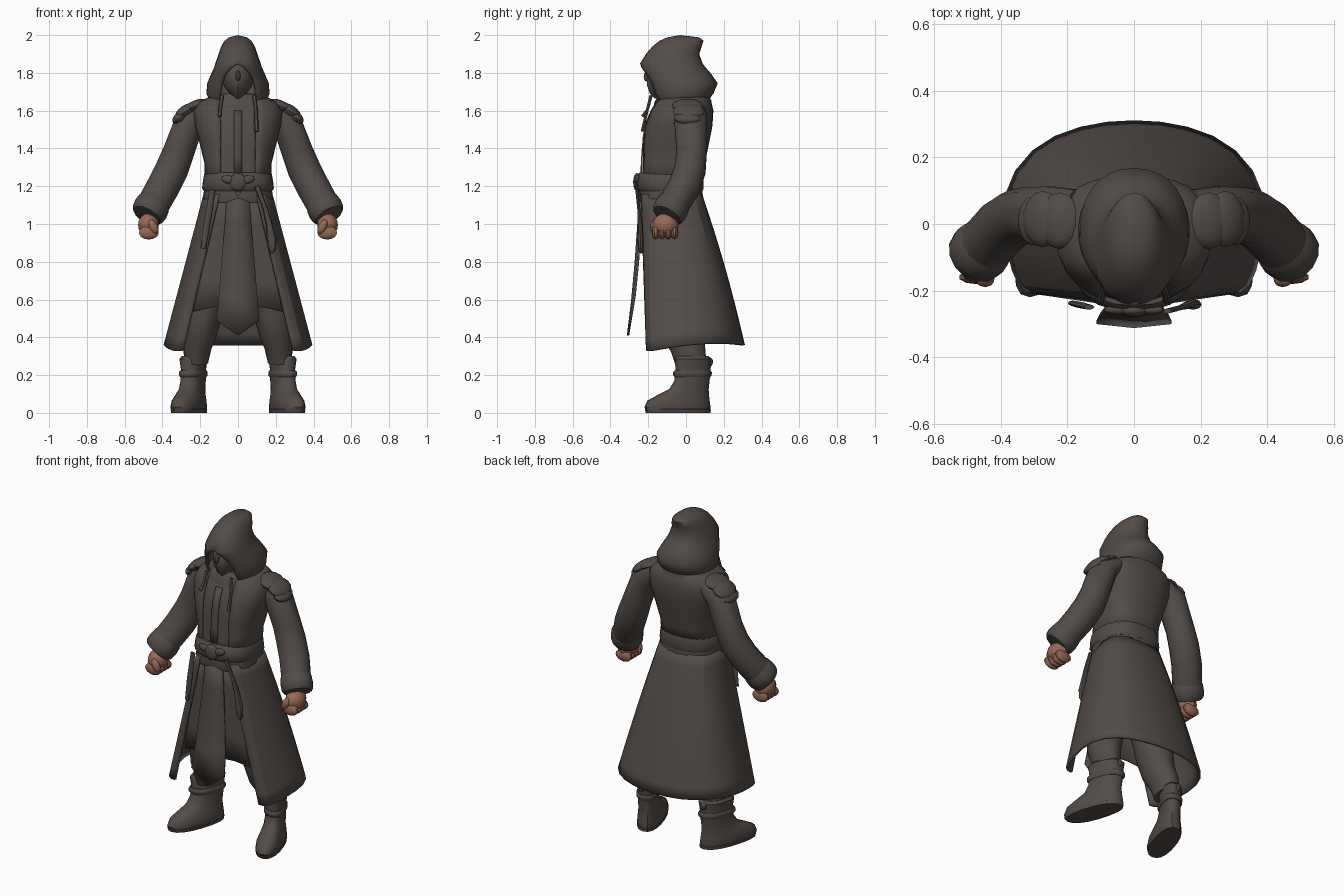
import bpy, bmesh, math
from mathutils import Vector, Matrix, Euler


def material(name, rgb):
    m = bpy.data.materials.new(name)
    m.diffuse_color = (*rgb, 1)
    return m


CLOTH = material("dark_grey_brown_cloth", (0.085, 0.072, 0.065))
SKIN = material("tan_skin", (0.30, 0.14, 0.09))


def finish(name, bm, mat=CLOTH, mirror=False, subsurf=0, thick=0, angle=40):
    bmesh.ops.remove_doubles(bm, verts=bm.verts, dist=0.0005)
    bmesh.ops.recalc_face_normals(bm, faces=bm.faces)
    me = bpy.data.meshes.new(name)
    bm.to_mesh(me)
    bm.free()
    me.materials.append(mat)
    me.shade_smooth()
    me.set_sharp_from_angle(angle=math.radians(angle))
    ob = bpy.data.objects.new(name, me)
    bpy.context.collection.objects.link(ob)
    if mirror:
        mod = ob.modifiers.new("mirror", 'MIRROR')
        mod.use_clip = True
    if subsurf:
        mod = ob.modifiers.new("smooth", 'SUBSURF')
        mod.levels = mod.render_levels = subsurf
        mod.boundary_smooth = 'PRESERVE_CORNERS'
    if thick:
        mod = ob.modifiers.new("thickness", 'SOLIDIFY')
        mod.thickness = thick
    return ob


def grid(name, rows, closed=False, **kw):
    """Skin rows of points; closed rows become a capped tube."""
    bm = bmesh.new()
    vs = [[bm.verts.new(p) for p in r] for r in rows]
    n = len(rows[0])
    for a, b in zip(vs, vs[1:]):
        for i in range(n if closed else n - 1):
            j = (i + 1) % n
            bm.faces.new((a[i], a[j], b[j], b[i]))
    if closed:
        bm.faces.new(vs[0])
        bm.faces.new(vs[-1])
    return finish(name, bm, **kw)


def rings(name, rows, n=24, p=0.8, xc=0, shear=0, **kw):
    """Horizontal rings (z, half width, front y, back y[, front gap])."""
    gapped = len(rows[0]) > 4
    out = []
    for z, w, yf, yb, *gap in rows:
        t0 = math.asin(min(1, gap[0] / w) ** (1 / p)) if gapped and w > 0 else 0
        pts = []
        for i in range(n + 1 if gapped else n):
            t = t0 + (2 * math.pi - 2 * t0) * i / n
            s, c = math.sin(t), math.cos(t)
            x = w * math.copysign(abs(s) ** p, s)
            y = (yf + yb) / 2 - (yb - yf) / 2 * math.copysign(abs(c) ** p, c)
            pts.append((xc + x - shear * (y - 0.05), y, z))
        out.append(pts)
    return grid(name, out, closed=not gapped, **kw)


def tube(name, rows, n=14, **kw):
    """Elliptical tube along a path of (centre, radius a, radius b)."""
    cs = [Vector(r[0]) for r in rows]
    out = []
    for i, (_, a, b) in enumerate(rows):
        t = (cs[min(i + 1, len(cs) - 1)] - cs[max(i - 1, 0)]).normalized()
        u = t.cross(Vector((0, 1, 0))).normalized()
        v = u.cross(t)
        out.append([cs[i] + u * a * math.cos(k * 2 * math.pi / n)
                    + v * b * math.sin(k * 2 * math.pi / n) for k in range(n)])
    return grid(name, out, closed=True, **kw)


def blobs(name, parts, seg=14, **kw):
    """Ellipsoids given as (centre, radii, rotation in degrees)."""
    bm = bmesh.new()
    for loc, rad, rot in parts:
        e = Euler([math.radians(d) for d in rot])
        bmesh.ops.create_uvsphere(bm, u_segments=seg, v_segments=8, radius=1,
                                  matrix=Matrix.LocRotScale(Vector(loc), e, Vector(rad)))
    return finish(name, bm, **kw)


# Upper body: inner coat and an open-fronted vest over it
TORSO = [(1.12, .18, -.235, .08), (1.22, .168, -.235, .075), (1.32, .165, -.228, .09),
         (1.42, .19, -.225, .11), (1.52, .215, -.212, .13), (1.60, .225, -.18, .135),
         (1.645, .195, -.155, .125), (1.69, .11, -.13, .10)]
rings("coat_body", TORSO)
rings("vest", [(z, w + .012, f - .014, b + .01, .095) for z, w, f, b in TORSO[1:]], thick=.012)
grid("front_placket", [[(x, y, z) for x in (-.022, .022)] for z, y in
     ((1.26, -.242), (1.36, -.237), (1.46, -.229), (1.53, -.217), (1.60, -.187))], thick=.008)

# Belt with knot, flared peplum below
rings("belt", [(1.175, .182, -.25, .088), (1.19, .19, -.262, .094), (1.225, .186, -.262, .092),
               (1.26, .18, -.256, .092), (1.272, .17, -.245, .085)])
rings("peplum", [(1.19, .178, -.245, .086), (1.14, .186, -.252, .09), (1.115, .18, -.245, .088)])
blobs("belt_knot", [((0, -.26, 1.222), (.045, .02, .048), (0, 0, 0)),
                    ((-.05, -.258, 1.235), (.04, .015, .022), (0, 12, 0)),
                    ((.05, -.258, 1.235), (.04, .015, .022), (0, -12, 0))])

# Long outer skirt, open at the front
TOP = [(.10, -.24), (.145, -.215), (.178, -.13), (.188, -.03), (.165, .05), (.09, .082), (0, .087)]
HEM = [(.29, -.212, .33), (.352, -.205, .325), (.385, -.08, .35), (.408, .09, .37),
       (.315, .235, .37), (.165, .30, .36), (0, .318, .36)]
skirt = []
for k in range(7):
    f = k / 6
    skirt.append([(a[0] + (h[0] - a[0]) * f, a[1] + (h[1] - a[1]) * f + .012 * math.sin(math.pi * f)
                   * (1 if h[1] > 0 else 0), 1.16 + (h[2] - 1.16) * f)
                  for a, h in zip(TOP, HEM)])
grid("outer_skirt", skirt, mirror=True, subsurf=1, thick=.014)

# Shorter under-skirt and pointed front panel
grid("under_skirt", [[(0, -.225 + .012 * f, 1.15 - .60 * f), (.07 + .06 * f, -.225 + .01 * f, 1.15 - .59 * f),
                      (.13 + .10 * f, -.21 + .01 * f, 1.15 - .61 * f),
                      (.155 + .13 * f, -.13 + .02 * f, 1.15 - .62 * f)]
                     for f in (0, .25, .5, .75, 1)], mirror=True, thick=.012)
grid("front_panel", [[(-w, y + .012, z), (0, y, z - d), (w, y + .012, z)] for z, w, y, d in
     ((1.17, .058, -.25, 0), (1.0, .07, -.258, 0), (.8, .088, -.272, 0),
      (.62, .102, -.29, .02), (.49, .113, -.313, .08))], thick=.012)

# Hanging straps and a slim pouch
tube("pouch_strap", [((.10, -.262, 1.2), .014, .008), ((.145, -.25, 1.08), .013, .008),
                     ((.165, -.243, 1.0), .018, .012), ((.178, -.242, .92), .026, .016),
                     ((.18, -.24, .87), .022, .014), ((.18, -.238, .845), .006, .006)], n=8)
tube("side_strap", [((-.135, -.25, 1.18), .016, .008), ((-.165, -.243, 1.0), .018, .01),
                    ((-.185, -.238, .87), .014, .008)], n=8)

# Sleeves with thick rolled cuffs
tube("sleeve", [((.17, .03, 1.61), .05, .075), ((.255, .025, 1.545), .08, .09),
                ((.315, .03, 1.38), .083, .082), ((.35, .022, 1.29), .088, .085),
                ((.395, -.008, 1.20), .088, .086), ((.445, -.062, 1.11), .086, .084)], mirror=True)
tube("cuff", [((.43, -.045, 1.135), .075, .07), ((.445, -.062, 1.11), .09, .088),
              ((.462, -.08, 1.08), .095, .092), ((.476, -.094, 1.055), .091, .09),
              ((.483, -.101, 1.043), .08, .08), ((.485, -.103, 1.040), .05, .05)], mirror=True)

# Fists
fingers = [((.472, -.16 + .033 * i, .955), (.055, .021, .037), (0, 0, 0)) for i in range(4)]
blobs("fist", [((.474, -.108, .995), (.058, .07, .062), (0, 0, 0)),
               ((.448, -.168, .985), (.024, .022, .042), (0, 25, 0))] + fingers,
      seg=10, mat=SKIN, mirror=True)

# Layered shoulder caps
blobs("shoulder_cap", [((.275, .015, 1.597), (.068, .085, .033), (0, 32, 0)),
                       ((.305, .01, 1.562), (.047, .075, .03), (0, 28, 0)),
                       ((.225, .01, 1.625), (.07, .085, .03), (0, 22, 0))], mirror=True)

# Hood: closed crown, open face, peaked back
rings("hood", [(1.615, .12, -.16, .10, .10), (1.65, .15, -.175, .115, .105),
               (1.69, .168, -.19, .145, .098), (1.745, .163, -.208, .168, .09),
               (1.795, .142, -.228, .133, .065), (1.83, .127, -.24, .103, .03),
               (1.85, .12, -.243, .088, 0), (1.90, .103, -.212, .07, 0),
               (1.94, .089, -.178, .083, 0), (1.97, .071, -.14, .093, 0),
               (1.988, .048, -.10, .07, 0), (2.0, 0, -.03, -.03, 0)], p=.9, thick=.014, angle=60)
rings("hood_collar", [(1.61, .165, -.175, .135), (1.65, .165, -.165, .135), (1.685, .13, -.14, .12),
                      (1.69, .08, -.11, .08)])

# Masked face and pointed chin, dangling hood cords
rings("masked_face", [(1.665, .02, -.165, -.02), (1.69, .045, -.192, .02), (1.73, .074, -.205, .04),
                      (1.77, .082, -.21, .05), (1.80, .08, -.198, .05), (1.85, .07, -.15, .04),
                      (1.88, .03, -.09, .01)], n=16, p=1.1)
blobs("nose", [((0, -.205, 1.785), (.014, .018, .03), (-15, 0, 0))], seg=8)
for side, low in ((1, 1.49), (-1, 1.57)):
    tube("hood_cord", [((side * .085, -.185, 1.68), .012, .01), ((side * .095, -.206, 1.6), .01, .009),
                       ((side * .098, -.232, low), .012, .009)], n=6)

# Legs, trouser bunches over the boots
tube("leg", [((.09, -.05, 1.0), .09, .11), ((.15, -.05, .7), .105, .115), ((.185, -.035, .52), .10, .115),
             ((.20, -.02, .42), .088, .105), ((.215, .01, .35), .075, .095),
             ((.222, .025, .27), .064, .085)], mirror=True)
rings("boot", [(0, .07, -.205, .125), (.03, .077, -.22, .13), (.065, .073, -.205, .125),
               (.095, .065, -.15, .122), (.125, .06, -.09, .12), (.17, .058, -.062, .125),
               (.23, .058, -.055, .13), (.285, .066, -.06, .135), (.30, .055, -.05, .12)],
      n=18, p=.85, xc=.232, shear=.3, mirror=True)
rings("boot_sole", [(0, .074, -.212, .13), (.018, .077, -.218, .132), (.022, .07, -.205, .125)],
      n=18, p=.85, xc=.232, shear=.3, mirror=True)
rings("boot_strap", [(.19, .06, -.06, .13), (.20, .066, -.068, .136), (.215, .066, -.068, .137),
                     (.225, .06, -.06, .13)], n=18, xc=.232, shear=.3, mirror=True)
blobs("boot_buckle", [((.215, .125, .27), (.02, .018, .025), (0, 0, 0)),
                      ((.285, .0, .205), (.012, .022, .018), (0, 0, 0))], seg=8, mirror=True)
